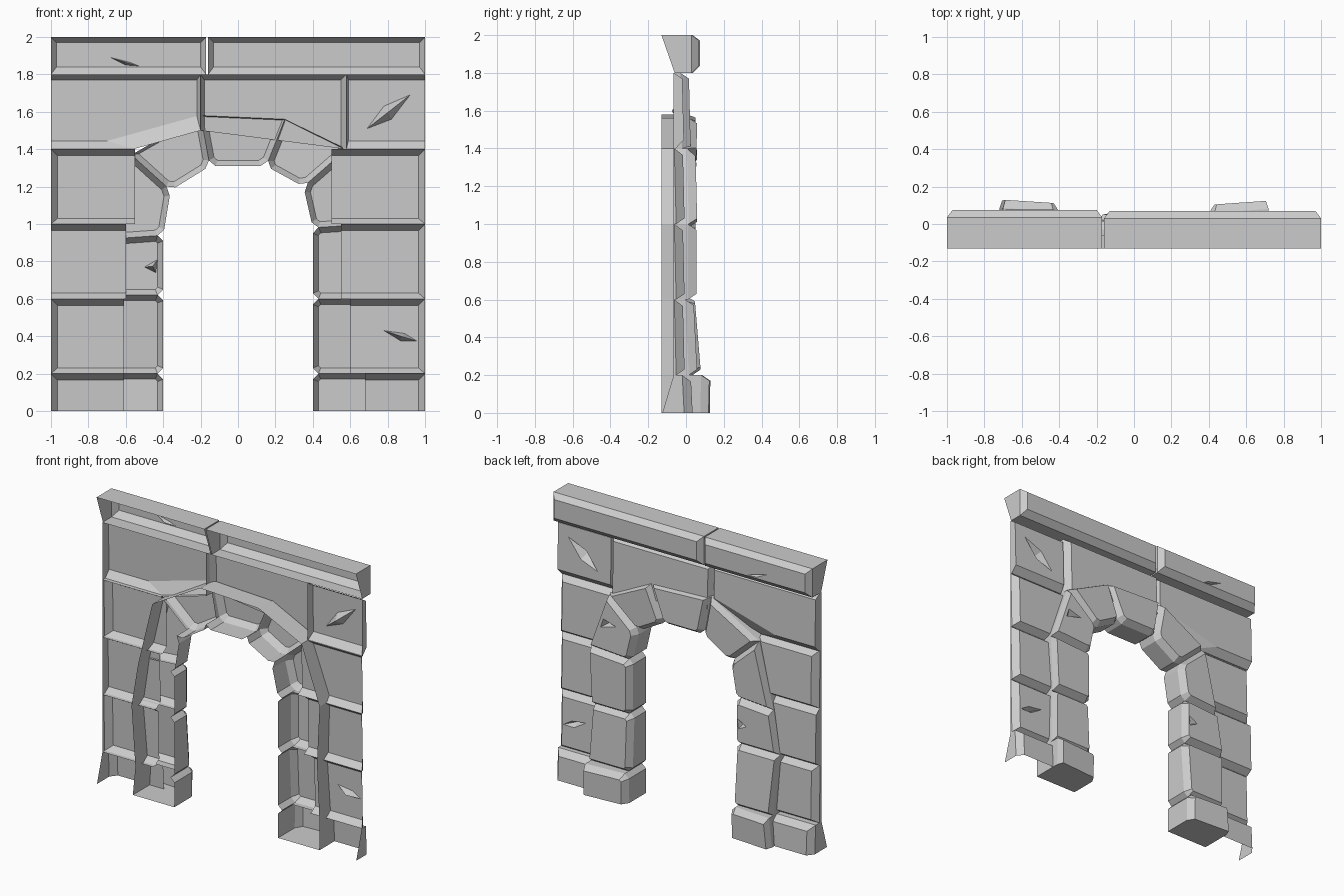
import bpy, bmesh
from mathutils import Vector

cube = bpy.data.objects.get("Cube")
if cube:
    bpy.data.objects.remove(cube)

stone_grey = bpy.data.materials.new("stone_grey")
stone_grey.use_nodes = True
GREY = (0.6, 0.6, 0.6, 1)
stone_grey.diffuse_color = GREY
stone_grey.node_tree.nodes["Principled BSDF"].inputs["Base Color"].default_value = GREY

FRONT = -0.13       # open rim of the arch stones
WALL_BACK = -0.065  # open rim of the wall stones


def inset_outline(pts, insets):
    """Move every edge of a counter-clockwise outline inward by its own distance."""
    n, lines = len(pts), []
    for i in range(n):
        d = (pts[(i + 1) % n] - pts[i]).normalized()
        lines.append((pts[i] + Vector((-d.y, d.x)) * insets[i], d))
    out = []
    for i in range(n):
        (p, d), (q, e) = lines[i - 1], lines[i]
        cross = d.x * e.y - d.y * e.x
        if abs(cross) < 1e-5:
            out.append(q)
        else:
            r = q - p
            out.append(p + d * ((r.x * e.y - r.y * e.x) / cross))
    return out


def stone(name, outline, face, drop, insets, depth, gouges=(), open_edges=()):
    """Hollow stone: side walls, chamfer and a back face (low y, high y, lean along x)."""
    pts = [Vector(p) for p in outline]
    n = len(pts)
    low, high = min(p.y for p in pts), max(p.y for p in pts)
    y_low, y_high, lean = face

    def face_y(p):
        return y_low + (y_high - y_low) * (p.y - low) / (high - low) + lean * p.x

    bm = bmesh.new()

    def vert(p, y):
        return bm.verts.new((p.x, y, p.y))

    rim = [vert(p, face_y(p) - drop) for p in pts]
    cap = [vert(p, face_y(p)) for p in inset_outline(pts, insets)]
    for i in range(n):
        if i in open_edges:
            continue
        j = (i + 1) % n
        bm.faces.new((cap[i], cap[j], rim[j], rim[i]))
        bm.faces.new((rim[i], rim[j], vert(pts[j], depth(i, pts[j].y)),
                      vert(pts[i], depth(i, pts[i].y))))
    if gouges:
        edges = [bm.edges.get((cap[i], cap[i - 1])) or bm.edges.new((cap[i], cap[i - 1]))
                 for i in range(n)]
        dents = []
        for loop, deep in gouges:
            ring = [vert(p, face_y(p)) for p in map(Vector, loop)]
            edges += [bm.edges.new((ring[i - 1], ring[i])) for i in range(len(ring))]
            dents.append((ring, deep))
        made = bmesh.ops.triangle_fill(bm, edges=edges, use_beauty=True, normal=(0, 1, 0))
        top = [g for g in made["geom"] if isinstance(g, bmesh.types.BMFace)]
        for ring, deep in dents:
            mid = sum((v.co for v in ring), Vector()) / len(ring)
            tip = bm.verts.new(mid - Vector((0, deep, 0)))
            top += [bm.faces.new((ring[i - 1], ring[i], tip)) for i in range(len(ring))]
    else:
        top = [bm.faces.new(cap)]
    for f in top:
        f.normal_update()
        if f.normal.y < 0:
            f.normal_flip()
    bmesh.ops.remove_doubles(bm, verts=bm.verts, dist=0.0005)
    mesh = bpy.data.meshes.new(name)
    bm.to_mesh(mesh)
    bm.free()
    mesh.materials.append(stone_grey)
    bpy.context.collection.objects.link(bpy.data.objects.new(name, mesh))


def arch_stone(name, start, end, face, gouges=()):
    """Stone between two joints (inner, outer), notched where joints meet the opening."""
    a, d = (Vector(p) for p in start)
    b, c = (Vector(p) for p in end)
    along, notch = (b - a).normalized(), 0.03
    pts, walls, insets = [], [], []

    def add(p, wall, inset=.03):
        pts.append(p)
        walls.append(wall)
        insets.append(inset)

    if a.y == 0:
        add(a, True)
    else:
        add(a + (d - a).normalized() * notch, True)
        add(a + along * notch, True)
    if b.y == 0:
        add(b, True, 0)
    else:
        add(b - along * notch, True)
        add(b + (c - b).normalized() * notch, False)
    add(c, True, .015)
    add(d, a.y == 0, 0 if a.y == 0 else .03)
    stone(name, pts, face, 0.045, insets,
          lambda i, z: FRONT if walls[i] else -0.02, gouges)


# Arch and piers: joints from the right foot over the top to the left foot
joints = [
    ((-.4, 0), (-.72, 0)), ((-.4, .2), (-.7, .2)), ((-.4, .62), (-.73, .62)),
    ((-.4, .94), (-.68, .92)), ((-.36, 1.18), (-.57, 1.37)),
    ((-.15, 1.31), (-.2, 1.58)), ((.15, 1.31), (.25, 1.56)),
    ((.35, 1.2), (.58, 1.4)), ((.4, .98), (.72, 1.0)),
    ((.4, .6), (.7, .6)), ((.4, .2), (.72, .2)), ((.4, 0), (.72, 0)),
]
arch_parts = [
    ("right_pier_foot", (.08, .085, -.065)), ("right_pier_lower", (.08, .045, 0)),
    ("right_pier_upper", (.05, .05, 0)), ("right_arch_springer", (.05, .055, 0)),
    ("right_arch_haunch", (.05, .05, 0)), ("arch_keystone", (.06, .05, 0)),
    ("left_arch_haunch", (.05, .06, 0)), ("left_arch_springer", (.06, .05, 0)),
    ("left_pier_upper", (.055, .055, 0)), ("left_pier_lower", (.06, .04, 0)),
    ("left_pier_foot", (.07, .075, .07)),
]
arch_gouges = {
    "right_pier_upper": [(((-.44, .74), (-.43, .81), (-.5, .77)), .05)],
    "left_arch_springer": [(((.5, 1.2), (.62, 1.17), (.6, 1.23)), .05)],
}
for k, (name, face) in enumerate(arch_parts):
    arch_stone(name, joints[k], joints[k + 1], face, arch_gouges.get(name, ()))


def wall_stone(name, outline, y, insets, open_edges=(), gouges=(), flare=0):
    """Wall block; open edges are flush, and the foot flares forward at the ground."""
    insets = [0 if i in open_edges else d for i, d in enumerate(insets)]
    stone(name, outline, (y + .005, y - .005, 0), .045, insets,
          lambda i, z: WALL_BACK - flare * max(0, .2 - z), gouges, open_edges)


# Wall courses beside the opening, open where they run behind the arch
levels = [0, .2, .6, 1.0, 1.4]
edge_gouge = [(((.78, .43), (.87, .375), (.955, .375), (.89, .415)), .05)]
for row, (right_end, left_end) in enumerate([(-.61, .68), (-.61, .6), (-.6, .55), (-.55, .5)]):
    z0, z1 = levels[row], levels[row + 1]
    foot = row == 0
    ground = (0,) if foot else ()
    flare = .3 if foot else 0
    wall_stone(f"left_wall_stone_{row + 1}",
               [(left_end, z0), (1, z0), (1, z1), (left_end, z1)],
               .03 if foot else -.012, (.03, .035, .035, 0), ground + (3,),
               edge_gouge if row == 1 else (), flare)
    wall_stone(f"right_wall_stone_{row + 1}",
               [(-1, z0), (right_end, z0), (right_end, z1), (-1, z1)],
               .05 if foot else 0, (.03, 0, .035, 0 if row == 2 else .035),
               ground + (1,), (), flare)

# Top course above the arch
wall_stone("right_top_stone", [(-1, 1.4), (-.56, 1.4), (-.2, 1.5), (-.2, 1.8), (-1, 1.8)],
           .005, (.045, .08, .02, .03, 0))
wall_stone("middle_top_stone", [(-.2, 1.5), (.58, 1.4), (.58, 1.8), (-.2, 1.8)],
           .02, (0, .03, .03, .02), (0,))
wall_stone("left_top_stone", [(.58, 1.4), (1, 1.4), (1, 1.8), (.58, 1.8)],
           -.015, (.045, 0, .03, .01), (),
           [(((.69, 1.51), (.82, 1.56), (.92, 1.69), (.78, 1.63)), .06)])

# Cornice: two blocks with a rim that leans forward towards the top
cornice_gouge = [(((-.68, 1.89), (-.6, 1.85), (-.53, 1.845), (-.58, 1.865)), .03)]
for name, x0, x1, y, gouges in (("right_cornice", -1, -.17, .075, cornice_gouge),
                                ("left_cornice", -.16, 1, .07, ())):
    stone(name, [(x0, 1.8), (x1, 1.8), (x1, 2), (x0, 2)], (y, y, 0), .04,
          (.04, .03, .03, .03), lambda i, z: -.06 - (z - 1.8) * .35, gouges)
